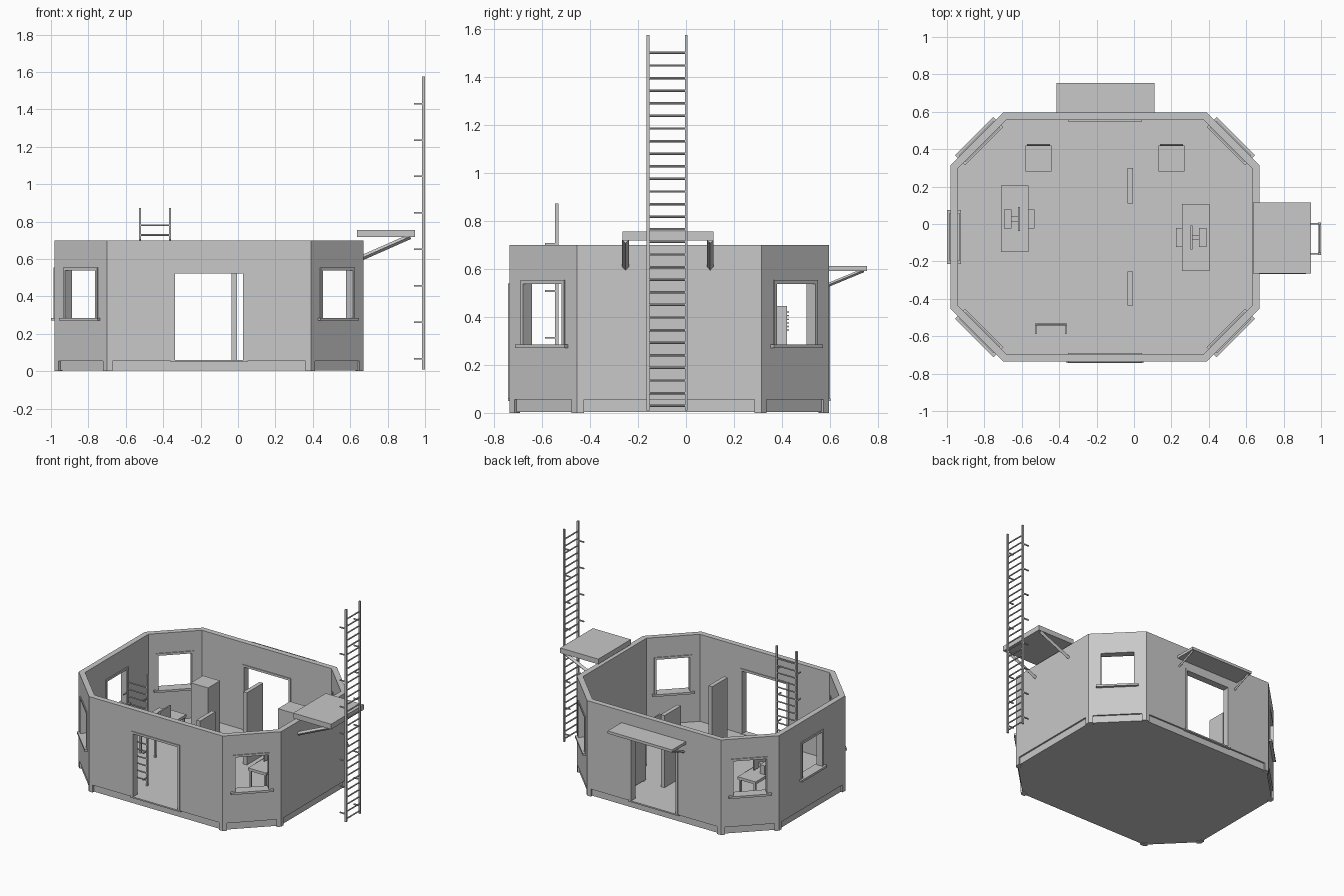
import bpy
import bmesh
from math import sin, cos, pi, sqrt, atan2, hypot
from mathutils import Matrix, Vector

cube = bpy.data.objects.get("Cube")
if cube:
    bpy.data.objects.remove(cube, do_unlink=True)

grey = bpy.data.materials.new("plain grey")
grey.use_nodes = True
grey.diffuse_color = (0.58, 0.58, 0.58, 1)
grey.node_tree.nodes["Principled BSDF"].inputs["Base Color"].default_value = grey.diffuse_color

CX, CY = -0.155, -0.07          # centre of the building
HX, HY, CUT = 0.825, 0.665, 0.28  # half sizes and corner chamfer
BASE, TOP, THICK = 0.055, 0.70, 0.04


def make(name, bm):
    bmesh.ops.recalc_face_normals(bm, faces=bm.faces)
    mesh = bpy.data.meshes.new(name)
    bm.to_mesh(mesh)
    bm.free()
    mesh.materials.append(grey)
    obj = bpy.data.objects.new(name, mesh)
    bpy.context.scene.collection.objects.link(obj)
    return obj


def add_box(bm, x, y, z, frame=Matrix()):
    """Box from (low, high) ranges on each axis, in a local frame."""
    mid = Vector([(r[0] + r[1]) / 2 for r in (x, y, z)])
    size = [abs(r[1] - r[0]) for r in (x, y, z)] + [1]
    bmesh.ops.create_cube(bm, size=1, matrix=frame @ Matrix.Translation(mid) @ Matrix.Diagonal(size))


def boxes(name, ranges, frame=Matrix()):
    bm = bmesh.new()
    for x, y, z in ranges:
        add_box(bm, x, y, z, frame)
    return make(name, bm)


def add_rod(bm, start, end, radius, sides=8):
    a, b = Vector(start), Vector(end)
    turn = (b - a).to_track_quat('Z', 'Y').to_matrix().to_4x4()
    bmesh.ops.create_cone(bm, cap_ends=True, segments=sides, radius1=radius, radius2=radius,
                          depth=(b - a).length, matrix=Matrix.Translation((a + b) / 2) @ turn)


def octagon(inset):
    hx, hy, c = HX - inset, HY - inset, CUT - inset * (2 - sqrt(2))
    pts = []
    for sx, sy in ((1, 1), (-1, 1), (-1, -1), (1, -1)):
        pair = [(CX + sx * hx, CY + sy * (hy - c)), (CX + sx * (hx - c), CY + sy * hy)]
        pts += pair if sx * sy > 0 else pair[::-1]
    return pts


def prism(name, inset, z0, z1):
    bm = bmesh.new()
    face = bm.faces.new([bm.verts.new((x, y, z0)) for x, y in octagon(inset)])
    out = bmesh.ops.extrude_face_region(bm, geom=[face])
    moved = [v for v in out["geom"] if isinstance(v, bmesh.types.BMVert)]
    bmesh.ops.translate(bm, verts=moved, vec=(0, 0, z1 - z0))
    return make(name, bm)


# Local frame of each wall: x along the wall, -y outward, origin on its outer face
sides = {}
corners = octagon(0)
names = ["back_left", "back", "back_right", "right", "front_right", "front", "front_left", "left"]
for i, name in enumerate(names):
    a, b = Vector(corners[i]), Vector(corners[(i + 1) % 8])
    d, m = b - a, (a + b) / 2
    frame = Matrix.Translation((m.x, m.y, 0)) @ Matrix.Rotation(atan2(d.y, d.x), 4, 'Z')
    sides[name] = (frame, d.length)

# Floor slab and corner blocks of the plinth
prism("floor", 0.012, 0.003, BASE + 0.003)
for name, (frame, length) in sides.items():
    h = length / 2
    boxes(name + "_plinth_blocks", [((-h, 0.03 - h), (0, 0.03), (0, BASE)),
                                    ((h - 0.03, h), (0, 0.03), (0, BASE))], frame)

# Openings: half width, sill height, head height
openings = {"front": (0.193, 0.05, 0.535), "back": (0.193, 0.05, 0.535)}
for name in ("front_left", "front_right", "back_left", "back_right", "right"):
    openings[name] = (0.125, 0.285, 0.55)

# Walls, hollowed and cut by the openings
walls = prism("walls", 0, BASE, TOP)
cutters = [prism("room_cutter", THICK, -0.2, 1)]
for name, (w, z0, z1) in openings.items():
    cutters.append(boxes(name + "_cutter", [((-w, w), (-0.1, 0.1), (z0, z1))], sides[name][0]))
for cutter in cutters:
    cutter.hide_render = True
    mod = walls.modifiers.new(cutter.name, 'BOOLEAN')
    mod.operation = 'DIFFERENCE'
    mod.solver = 'EXACT'
    mod.object = cutter
bpy.context.view_layer.update()
cut_mesh = bpy.data.meshes.new_from_object(walls.evaluated_get(bpy.context.evaluated_depsgraph_get()))
walls.modifiers.clear()
walls.data = cut_mesh
for cutter in cutters:
    bpy.data.objects.remove(cutter, do_unlink=True)

# Frames, window sills and door thresholds
for name, (w, z0, z1) in openings.items():
    frame = sides[name][0]
    depth = (-0.006, THICK + 0.006)
    t = 0.012
    parts = [((-w - 0.004, t - w), depth, (z0, z1)), ((w - t, w + 0.004), depth, (z0, z1)),
             ((-w - 0.004, w + 0.004), depth, (z1 - t, z1 + 0.004))]
    if z0 > 0.1:
        parts.append(((-w - 0.02, w + 0.02), (-0.02, THICK + 0.015), (z0 - 0.015, z0)))
        boxes(name + "_window_frame", parts, frame)
    else:
        parts.append(((-w - 0.012, w + 0.012), (-0.007, THICK + 0.007), (z0, z0 + 0.01)))
        boxes(name + "_door_frame", parts, frame)


def brackets(name, start, end, at, axis, size):
    """Sloping square struts in pairs, running outward along x or y."""
    bm = bmesh.new()
    for s in at:
        p = [(r, s, z) if axis == 'x' else (s, r, z) for r, z in (start, end)]
        add_rod(bm, p[0], p[1], size, 4)
    make(name, bm)


# Side landing and back door canopy
boxes("landing", [((0.635, 0.945), (-0.265, 0.115), (0.718, 0.756))])
brackets("landing_brackets", (0.66, 0.605), (0.92, 0.72), (-0.252, 0.101), 'x', 0.014)
boxes("door_canopy", [((-0.415, 0.11), (0.585, 0.755), (0.592, 0.612))])
brackets("canopy_brackets", (0.585, 0.53), (0.74, 0.594), (-0.40, 0.095), 'y', 0.008)


def ladder(name, frame, half, z0, z1, first_rung, last_rung, first_tie, tie_step, tie):
    """Rails and rungs in the local xz plane, wall ties along local y."""
    bm = bmesh.new()
    for s in (-half, half):
        add_box(bm, (s - 0.006, s + 0.006), (-0.007, 0.007), (z0, z1), frame)
        z = first_tie
        while z < z1 - 0.1:
            add_box(bm, (s - 0.004, s + 0.004), (0, tie), (z - 0.004, z + 0.004), frame)
            z += tie_step
    z = last_rung
    while z > first_rung:
        add_rod(bm, frame @ Vector((-half, 0, z)), frame @ Vector((half, 0, z)), 0.005)
        z -= 0.0525
    make(name, bm)


ladder("outer_ladder", Matrix.Translation((0.992, -0.079, 0)) @ Matrix.Rotation(pi / 2, 4, 'Z'),
       0.08, 0.01, 1.575, 0.02, 1.5, 0.066, 0.195, 0.05)
ladder("inner_ladder", Matrix.Translation((-0.444, -0.538, 0)), 0.08, 0.058, 0.873,
       0.08, 0.78, 0.118, 0.195, -0.05)

# Interior partitions
for name, y in (("front_partition", (-0.435, -0.255)), ("back_partition", (0.11, 0.30))):
    boxes(name, [((-0.035, -0.005), y, (0.05, 0.59))])

# Cabinets with a slatted back and small feet
for name, x in (("left_cabinet", 0.20), ("right_cabinet", -0.51)):
    bm = bmesh.new()
    add_box(bm, (x - 0.07, x + 0.07), (0.28, 0.42), (0.068, 0.445))
    for s in (-0.055, 0.055):
        for y in (0.292, 0.408):
            add_box(bm, (x + s - 0.01, x + s + 0.01), (y - 0.01, y + 0.01), (0.055, 0.07))
    for i in range(6):
        z = 0.345 + i * 0.015
        add_rod(bm, (x - 0.062, 0.425, z), (x + 0.062, 0.425, z), 0.004)
    make(name, bm)

# Desks with a screen and keyboard tray, one turned to face the other way
for name, x, y, turn in (("right_desk", -0.638, 0.027, 0), ("left_desk", 0.33, -0.072, pi)):
    frame = Matrix.Translation((x, y, 0)) @ Matrix.Rotation(turn, 4, 'Z')
    legs = [((sx * 0.06 - 0.007, sx * 0.06 + 0.007), (sy * 0.165 - 0.007, sy * 0.165 + 0.007),
             (0.055, 0.23)) for sx in (-1, 1) for sy in (-1, 1)]
    boxes(name, [((-0.073, 0.073), (-0.178, 0.178), (0.225, 0.245))] + legs, frame)
    boxes(name + "_screen", [((0.018, 0.028), (-0.065, 0.065), (0.262, 0.345)),
                             ((-0.018, 0.02), (-0.013, 0.013), (0.27, 0.30)),
                             ((-0.058, -0.018), (-0.05, 0.05), (0.245, 0.31))], frame)
    boxes(name + "_keyboard_tray", [((0.065, 0.105), (-0.05, 0.05), (0.212, 0.222))], frame)
